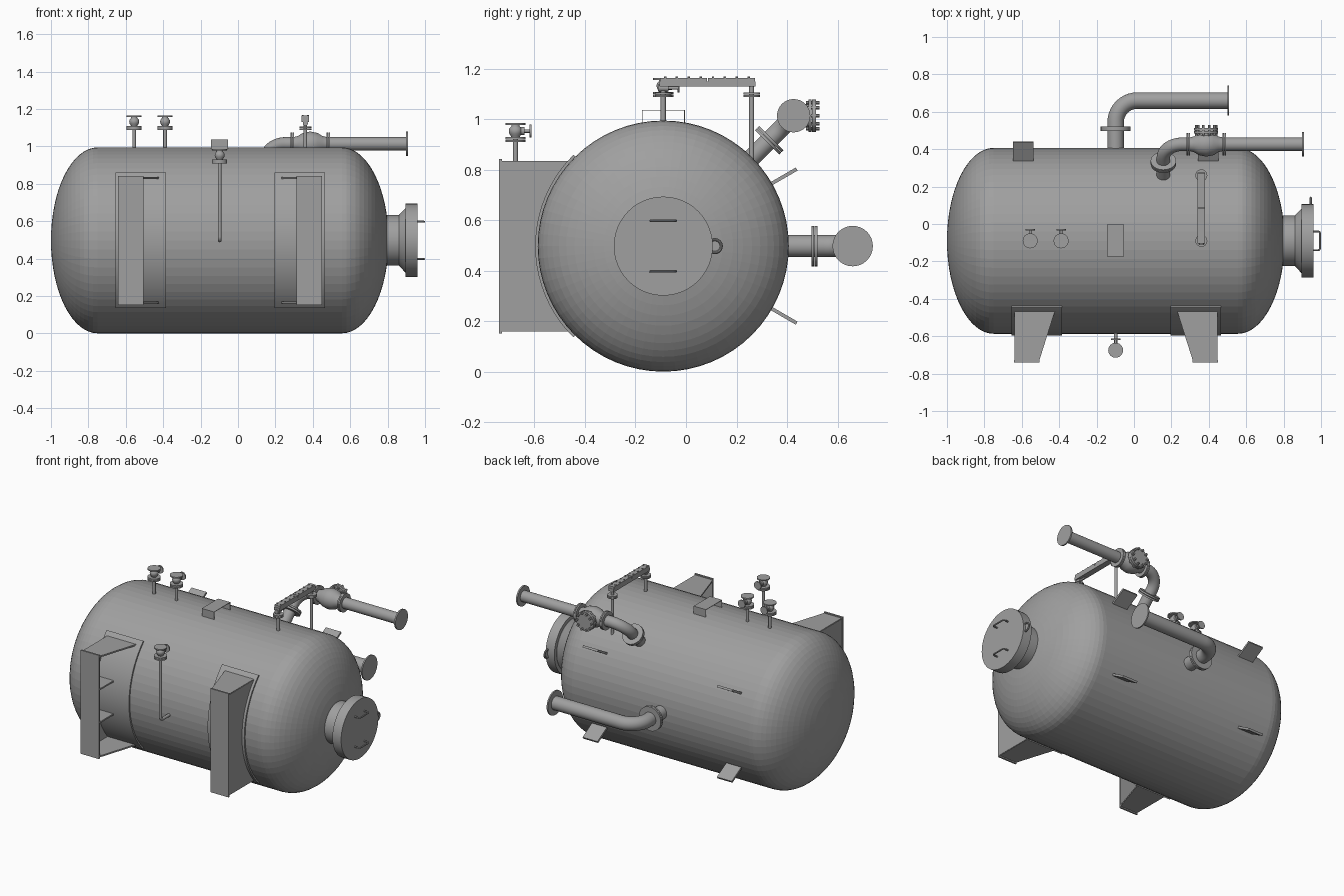
import bpy, bmesh, math
from mathutils import Vector

if "Cube" in bpy.data.objects:
    bpy.data.objects.remove(bpy.data.objects["Cube"])

CY, CZ, R = -0.09, 0.4975, 0.497      # vessel axis and radius
X, Y, Z = Vector((1, 0, 0)), Vector((0, 1, 0)), Vector((0, 0, 1))
STEEL = bpy.data.materials.new("dark_steel")
STEEL.diffuse_color = (0.35, 0.35, 0.35, 1)
STEEL.use_nodes = True
STEEL.node_tree.nodes["Principled BSDF"].inputs["Base Color"].default_value = STEEL.diffuse_color


def finish(name, bm, smooth=True):
    bmesh.ops.recalc_face_normals(bm, faces=bm.faces)
    me = bpy.data.meshes.new(name)
    bm.to_mesh(me)
    bm.free()
    me.materials.append(STEEL)
    ob = bpy.data.objects.new(name, me)
    bpy.context.collection.objects.link(ob)
    if smooth:
        bpy.ops.object.select_all(action='DESELECT')
        bpy.context.view_layer.objects.active = ob
        ob.select_set(True)
        bpy.ops.object.shade_smooth_by_angle(angle=math.radians(35))
    return ob


def lathe(name, profile, origin, axis, segs=32, smooth=True):
    """Revolve (distance, radius) pairs about an axis."""
    bm = bmesh.new()
    axis = Vector(axis).normalized()
    u = axis.orthogonal().normalized()
    v = axis.cross(u)
    rings = []
    for t, r in profile:
        c = Vector(origin) + axis * t
        if r < 1e-6:
            rings.append([bm.verts.new(c)] * segs)
        else:
            rings.append([bm.verts.new(c + (u * math.cos(a) + v * math.sin(a)) * r)
                          for a in (2 * math.pi * i / segs for i in range(segs))])
    for a, b in zip(rings, rings[1:]):
        for i in range(segs):
            j = (i + 1) % segs
            bm.faces.new(list(dict.fromkeys((a[i], a[j], b[j], b[i]))))
    for ring in (rings[0], rings[-1]):
        if ring[0] is not ring[1]:
            bm.faces.new(ring)
    return finish(name, bm, smooth)


def disc(name, origin, axis, r, t0, t1, segs=32):
    return lathe(name, [(t0, r), (t1, r)], origin, axis, segs)


def prism(name, pts, axis, lo, hi):
    """Extrude a 2D outline along x (y,z points) or z (x,y points)."""
    bm = bmesh.new()
    place = {'x': lambda p, h: (h, *p), 'z': lambda p, h: (*p, h)}[axis]
    a = [bm.verts.new(place(p, lo)) for p in pts]
    b = [bm.verts.new(place(p, hi)) for p in pts]
    bm.faces.new(a)
    bm.faces.new(b)
    for i in range(len(a)):
        j = (i + 1) % len(a)
        bm.faces.new((a[i], a[j], b[j], b[i]))
    return finish(name, bm)


def box(name, x0, x1, y0, y1, z0, z1):
    return prism(name, [(x0, y0), (x1, y0), (x1, y1), (x0, y1)], 'z', z0, z1)


def pipe(name, pts, r, bend=0.0, segs=24):
    """Round pipe through points with right-angle bends of a given radius."""
    pts = [Vector(p) for p in pts]
    path = [(pts[0], (pts[1] - pts[0]).normalized())]
    for p, c, n in zip(pts, pts[1:], pts[2:]):
        d0, d1 = (c - p).normalized(), (n - c).normalized()
        o = c - d0 * bend + d1 * bend
        for k in range(11):
            a = math.pi / 2 * k / 10
            path.append((o - d1 * bend * math.cos(a) + d0 * bend * math.sin(a),
                         d0 * math.cos(a) + d1 * math.sin(a)))
    path.append((pts[-1], (pts[-1] - pts[-2]).normalized()))
    bm = bmesh.new()
    rings, u = [], path[0][1].orthogonal().normalized()
    for c, d in path:
        u = (u - d * u.dot(d)).normalized()
        v = d.cross(u)
        rings.append([bm.verts.new(c + (u * math.cos(a) + v * math.sin(a)) * r)
                      for a in (2 * math.pi * i / segs for i in range(segs))])
    for a, b in zip(rings, rings[1:]):
        for i in range(segs):
            j = (i + 1) % segs
            bm.faces.new((a[i], a[j], b[j], b[i]))
    bm.faces.new(rings[0])
    bm.faces.new(rings[-1])
    return finish(name, bm)


def shell_arc(r, a0, a1, n):
    """Points (y, z) on the front side of the shell, angles from -y."""
    return [(CY - r * math.cos(a), CZ + r * math.sin(a))
            for a in (math.radians(a0 + (a1 - a0) * i / n) for i in range(n + 1))]


# Vessel: faceted cylinder with 2:1 elliptical heads
quarter = [math.pi / 2 * i / 16 for i in range(17)]
prof = [(-0.75 - 0.25 * math.cos(a), R * math.sin(a)) for a in quarter]
prof += [(0.555 + 0.25 * math.cos(a), R * math.sin(a)) for a in reversed(quarter)]
lathe("vessel_shell", prof, (0, CY, CZ), X, 64, smooth=False)

# Manway with cover, grab handles and hinge eye
lathe("manway_neck", [(0.74, 0.135), (0.86, 0.135), (0.895, 0.172), (0.9, 0.172)],
      (0, CY, CZ), X, 48)
disc("manway_cover", (0, CY, CZ), X, 0.196, 0.896, 0.96, 48)
for h in (-0.1, 0.1):
    pipe("manway_handle", [(0.955, CY - 0.05, CZ + h), (0.995, CY - 0.05, CZ + h),
                           (0.995, CY + 0.05, CZ + h), (0.955, CY + 0.05, CZ + h)],
         0.005, 0.012, 10)
ring = [(0.006 * math.sin(a), 0.026 + 0.006 * math.cos(a))
        for a in (2 * math.pi * i / 10 for i in range(11))]
lathe("manway_hinge_eye", ring, (0.945, 0.114, CZ), X, 24)

# Saddles: mirrored about x = -0.096
for s, side in ((1, "left"), (-1, "right")):
    def span(x0, x1):
        return sorted((m(x0), m(x1)))

    def m(x):
        return (x if s > 0 else -0.2 - x) + 0.004
    prism(side + "_wear_pad", shell_arc(R + 0.01, -45.5, 45.5, 20) +
          shell_arc(R - 0.01, 45.5, -45.5, 20), 'x', *span(-0.66, -0.39))
    box(side + "_base_plate", *span(-0.645, -0.51), -0.74, -0.729, 0.152, 0.842)
    web = [(-0.735, 0.163)] + shell_arc(R + 0.005, -42, 42, 20) + [(-0.735, 0.831)]
    prism(side + "_saddle_web", web, 'x', *span(-0.643, -0.631))
    for z in (0.165, 0.83):
        prism(side + "_end_gusset", [(m(-0.64), -0.735), (m(-0.512), -0.735),
              (m(-0.42), -0.445), (m(-0.64), -0.445)], 'z', z - 0.005, z + 0.005)
    for z in (0.39, 0.61):
        box(side + "_rib", *span(-0.64, -0.512), -0.735, -0.56, z - 0.005, z + 0.005)

# Four radial lifting lugs on the back
for x in (-0.592, 0.398):
    for s in (-1, 1):
        d = Vector((math.cos(math.pi / 6), s * 0.5))
        n, c = Vector((-d.y, d.x)) * 0.007, Vector((CY, CZ))
        prism("lifting_lug", [c + d * a + n * b for a, b in
              ((0.485, 1), (0.61, 1), (0.61, -1), (0.485, -1))], 'x', x - 0.055, x + 0.055)

# Plate bracket on top
prism("plate_bracket", [(-0.175, 0.97), (-0.175, 1.037), (-0.004, 1.037), (-0.004, 0.97),
      (-0.007, 0.97), (-0.007, 1.034), (-0.172, 1.034), (-0.172, 0.97)], 'x', -0.144, -0.054)


def small_valve(name, x, y, z):
    """Hand valve standing on a flange whose bottom is at z."""
    o = (x, y, z)
    disc(name + "_lower_flange", o, Z, 0.04, 0, 0.009, 24)
    disc(name + "_mating_flange", o, Z, 0.04, 0.011, 0.02, 24)
    lathe(name + "_body", [(0.018, 0.016), (0.025, 0.019), (0.034, 0.025), (0.044, 0.027),
          (0.054, 0.025), (0.063, 0.017), (0.072, 0.016)], o, Z, 20)
    disc(name + "_top_flange", o, Z, 0.04, 0.068, 0.076, 24)
    c = (x, y, z + 0.044)
    lathe(name + "_stem", [(0.01, 0.016), (0.035, 0.016), (0.035, 0.007), (0.058, 0.007)], c, Y, 16)
    disc(name + "_handwheel", c, Y, 0.026, 0.056, 0.064, 20)


# Vent valves on top and the drain valve at the front
for x in (-0.555, -0.39):
    pipe("vent_pipe", [(x, CY, 0.96), (x, CY, 1.1)], 0.01, segs=16)
    small_valve("vent_valve", x, CY, 1.088)
pipe("drain_pipe", [(-0.098, -0.56, 0.497), (-0.098, -0.675, 0.497), (-0.098, -0.675, 0.92)],
     0.01, 0.02, 16)
small_valve("drain_valve", -0.098, -0.675, 0.909)

# Level gauge: two stand pipes and a bolted bar
GX = 0.36
for y, z in ((CY, 0.96), (0.26, 0.8)):
    pipe("gauge_pipe", [(GX, y, z), (GX, y, 1.14)], 0.01, segs=16)
    disc("gauge_flange", (GX, y, 1.087), Z, 0.032, 0, 0.008, 24)
    disc("gauge_mating_flange", (GX, y, 1.097), Z, 0.032, 0, 0.008, 24)
lathe("gauge_cock", [(-0.02, 0.014), (0.02, 0.014), (0.02, 0.006), (0.06, 0.006)],
      (GX, CY, 1.123), Y, 12)
box("gauge_bar", GX - 0.02, GX + 0.02, -0.105, 0.275, 1.13, 1.149)
for y0, y1 in ((-0.105, 0.085), (0.085, 0.275)):
    box("gauge_cover", GX - 0.02, GX + 0.02, y0 + 0.002, y1 - 0.002, 1.149, 1.164)
    for i in range(4):
        for sx in (-0.014, 0.014):
            disc("gauge_bolt", (GX + sx, y0 + 0.022 + 0.047 * i, 1.16), Z, 0.005, 0, 0.009, 6)


def flange_pair(name, o, axis, r, t=0.011):
    disc(name + "_flange_a", o, axis, r, -t - 0.001, -0.001, 32)
    disc(name + "_flange_b", o, axis, r, 0.001, t + 0.001, 32)


# Rear outlet pipe
pipe("rear_pipe", [(-0.098, 0.37, CZ), (-0.098, 0.66, CZ), (0.5, 0.66, CZ)], 0.044, 0.115, 32)
flange_pair("rear_nozzle", (-0.098, 0.508, CZ), Y, 0.08)
disc("rear_pipe_end_flange", (0.5, 0.66, CZ), X, 0.08, 0, 0.009, 32)

# Upper inlet pipe at 45 degrees
D = Vector((0, 1, 1)).normalized()
top = Vector((0, CY, CZ)) + D * 0.73
at = lambda x: top + X * x
pipe("inlet_pipe", [at(0.157) - D * 0.28, at(0.157), at(0.9)], 0.036, 0.1, 32)
flange_pair("inlet_nozzle", at(0.157) - D * 0.137, D, 0.068)
disc("inlet_end_flange", at(0.9), X, 0.066, -0.002, 0.008, 32)
for x in (0.29, 0.482):
    flange_pair("check_valve", at(x), X, 0.06, 0.009)

# Check valve: bulged body, side neck and bolted bonnet
VX = 0.386
lathe("check_valve_body", [(-0.09, 0.036), (-0.065, 0.042), (-0.04, 0.058), (0, 0.066),
      (0.04, 0.058), (0.065, 0.042), (0.09, 0.036)], at(VX), X)
disc("check_valve_neck", at(VX), Y, 0.046, 0, 0.06)
disc("bonnet_flange", at(VX), Y, 0.064, 0.058, 0.071)
disc("bonnet_cover", at(VX), Y, 0.064, 0.073, 0.088)
for i in range(10):
    a = 2 * math.pi * i / 10
    disc("bonnet_bolt", at(VX) + (X * math.cos(a) + Z * math.sin(a)) * 0.054, Y,
         0.007, 0.048, 0.103, 6)
